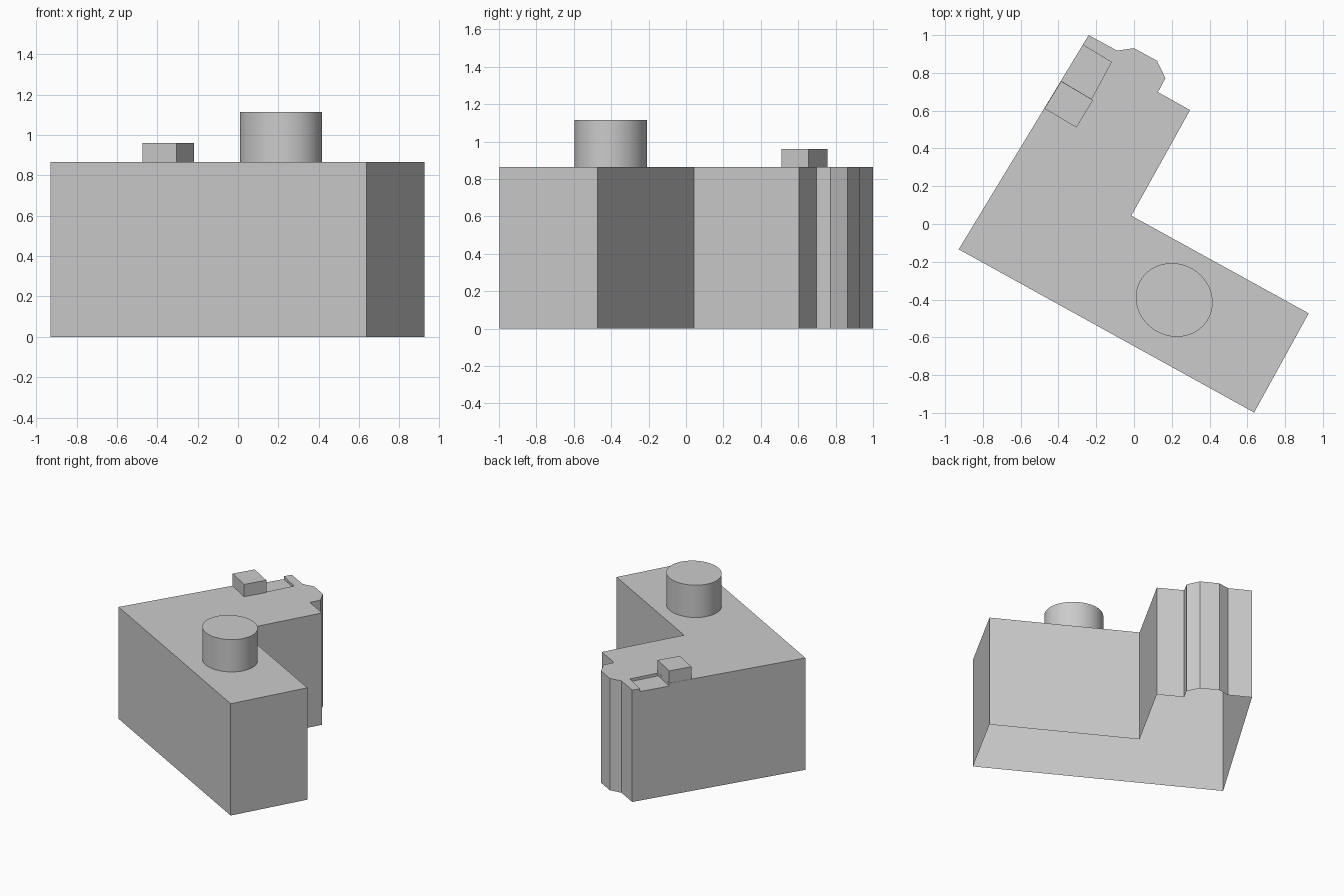
import bpy, bmesh, math

if "Cube" in bpy.data.objects:
    bpy.data.objects.remove(bpy.data.objects["Cube"])

TOP = 0.865


def prism(name, outline, z0, z1):
    """Closed solid from an outline, z0 up to z1."""
    if sum(a[0] * b[1] - b[0] * a[1] for a, b in zip(outline, outline[1:] + outline[:1])) < 0:
        outline = outline[::-1]
    bm = bmesh.new()
    low = [bm.verts.new((x, y, z0)) for x, y in outline]
    high = [bm.verts.new((x, y, z1)) for x, y in outline]
    bm.faces.new(low[::-1])
    bm.faces.new(high)
    for i in range(len(low)):
        j = (i + 1) % len(low)
        bm.faces.new((low[i], low[j], high[j], high[i]))
    bm.normal_update()
    mesh = bpy.data.meshes.new(name)
    bm.to_mesh(mesh)
    bm.free()
    obj = bpy.data.objects.new(name, mesh)
    bpy.context.collection.objects.link(obj)
    return obj


def open_bottom(obj):
    """Remove the downward-facing faces."""
    bm = bmesh.new()
    bm.from_mesh(obj.data)
    bm.normal_update()
    down = [f for f in bm.faces if f.normal.z < -0.9]
    bmesh.ops.delete(bm, geom=down, context='FACES')
    bm.to_mesh(obj.data)
    bm.free()


# L-shaped main block with a faceted bulge on its far end
main_block = prism("main_block", [
    (-0.928, -0.134), (0.636, -0.998), (0.925, -0.473), (-0.014, 0.044),
    (0.297, 0.603), (0.127, 0.698), (0.166, 0.772), (0.122, 0.864),
    (0.0, 0.931), (-0.09, 0.918), (-0.24, 1.0)], 0, TOP)

# shallow pocket open to the left wall
cutter = prism("pocket_cutter", [
    (-0.36, 1.002), (-0.120, 0.857), (-0.226, 0.662), (-0.475, 0.811)],
    TOP - 0.022, TOP + 0.1)
cutter.hide_render = True
mod = main_block.modifiers.new("pocket", 'BOOLEAN')
mod.operation = 'DIFFERENCE'
mod.solver = 'EXACT'
mod.object = cutter
bpy.context.view_layer.objects.active = main_block
bpy.ops.object.modifier_apply(modifier=mod.name)
bpy.data.objects.remove(cutter)

# the block is a hollow shell, open underneath
open_bottom(main_block)

# small raised block beside the pocket
small_block = prism("small_block", [
    (-0.474, 0.611), (-0.305, 0.511), (-0.217, 0.656), (-0.386, 0.756)],
    TOP, 0.96)
open_bottom(small_block)

# slightly oval tower, its long axis following the wing
bpy.ops.mesh.primitive_cylinder_add(vertices=64, radius=1, depth=1.115 - TOP,
                                    location=(0.213, -0.402, (1.115 + TOP) / 2),
                                    rotation=(0, 0, math.radians(-29)))
tower = bpy.context.object
tower.name = "round_tower"
tower.scale = (0.207, 0.191, 1)
bpy.ops.object.transform_apply(location=False, rotation=True, scale=True)
open_bottom(tower)
bpy.ops.object.shade_smooth_by_angle(angle=math.radians(30))
